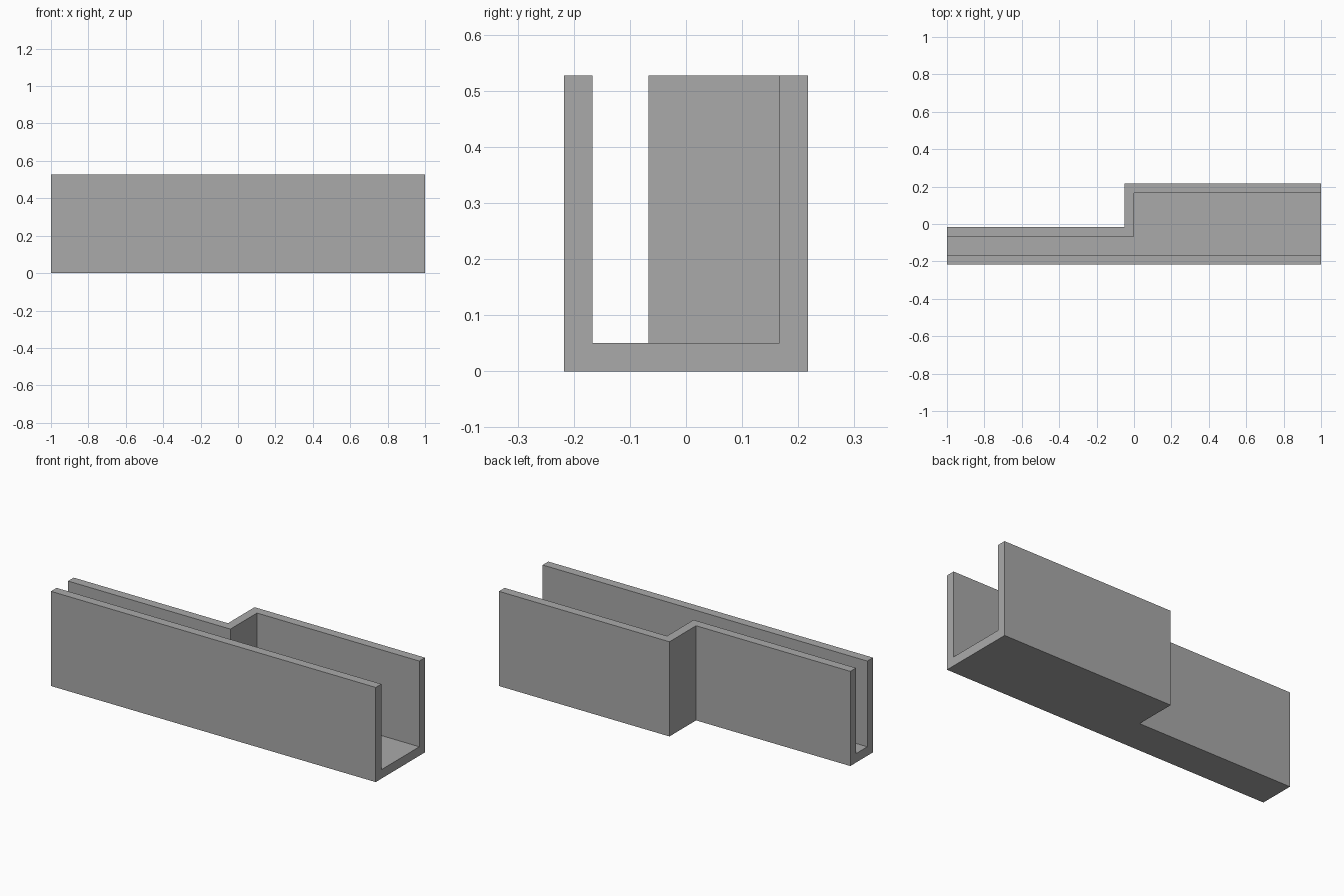
import bpy
import bmesh

# Remove the default cube
cube = bpy.data.objects.get("Cube")
if cube:
    bpy.data.objects.remove(cube, do_unlink=True)

HALF_LENGTH = 1.0
HALF_DEPTH = 0.217
HEIGHT = 0.527
WALL = 0.05
STEP_X = -0.05     # outer corner where the channel widens
NARROW_Y = -0.017  # outer back face of the narrow part


def make_prism(name, outline, bottom, top):
    """Extrude a plan outline between two heights."""
    bm = bmesh.new()
    base = bm.faces.new([bm.verts.new((x, y, bottom)) for x, y in outline])
    extruded = bmesh.ops.extrude_face_region(bm, geom=[base], use_keep_orig=True)
    verts = [v for v in extruded["geom"] if isinstance(v, bmesh.types.BMVert)]
    bmesh.ops.translate(bm, verts=verts, vec=(0, 0, top - bottom))
    bmesh.ops.recalc_face_normals(bm, faces=bm.faces)
    mesh = bpy.data.meshes.new(name)
    bm.to_mesh(mesh)
    bm.free()
    obj = bpy.data.objects.new(name, mesh)
    bpy.context.collection.objects.link(obj)
    return obj


def plan(inset, overrun):
    """Stepped plan, narrow at -x and wide at +x, inset by the wall thickness."""
    end = HALF_LENGTH + overrun
    front, back = -HALF_DEPTH + inset, HALF_DEPTH - inset
    step, narrow = STEP_X + inset, NARROW_Y - inset
    return [(-end, front), (end, front), (end, back),
            (step, back), (step, narrow), (-end, narrow)]


# Plain grey material
grey = bpy.data.materials.new("grey")
grey.use_nodes = True
colour = (0.4, 0.4, 0.4, 1.0)
grey.diffuse_color = colour
grey.node_tree.nodes["Principled BSDF"].inputs["Base Color"].default_value = colour

# Solid stepped block, hollowed into an open-ended channel
channel = make_prism("stepped_channel", plan(0, 0), 0, HEIGHT)
channel.data.materials.append(grey)
cutter = make_prism("trough_cutter", plan(WALL, 0.1), WALL, HEIGHT + 0.1)
cutter.data.materials.append(grey)
cutter.hide_render = True

hollow = channel.modifiers.new("hollow", "BOOLEAN")
hollow.operation = "DIFFERENCE"
hollow.solver = "EXACT"
hollow.object = cutter
bpy.context.view_layer.objects.active = channel
bpy.ops.object.modifier_apply(modifier=hollow.name)
bpy.data.objects.remove(cutter, do_unlink=True)
